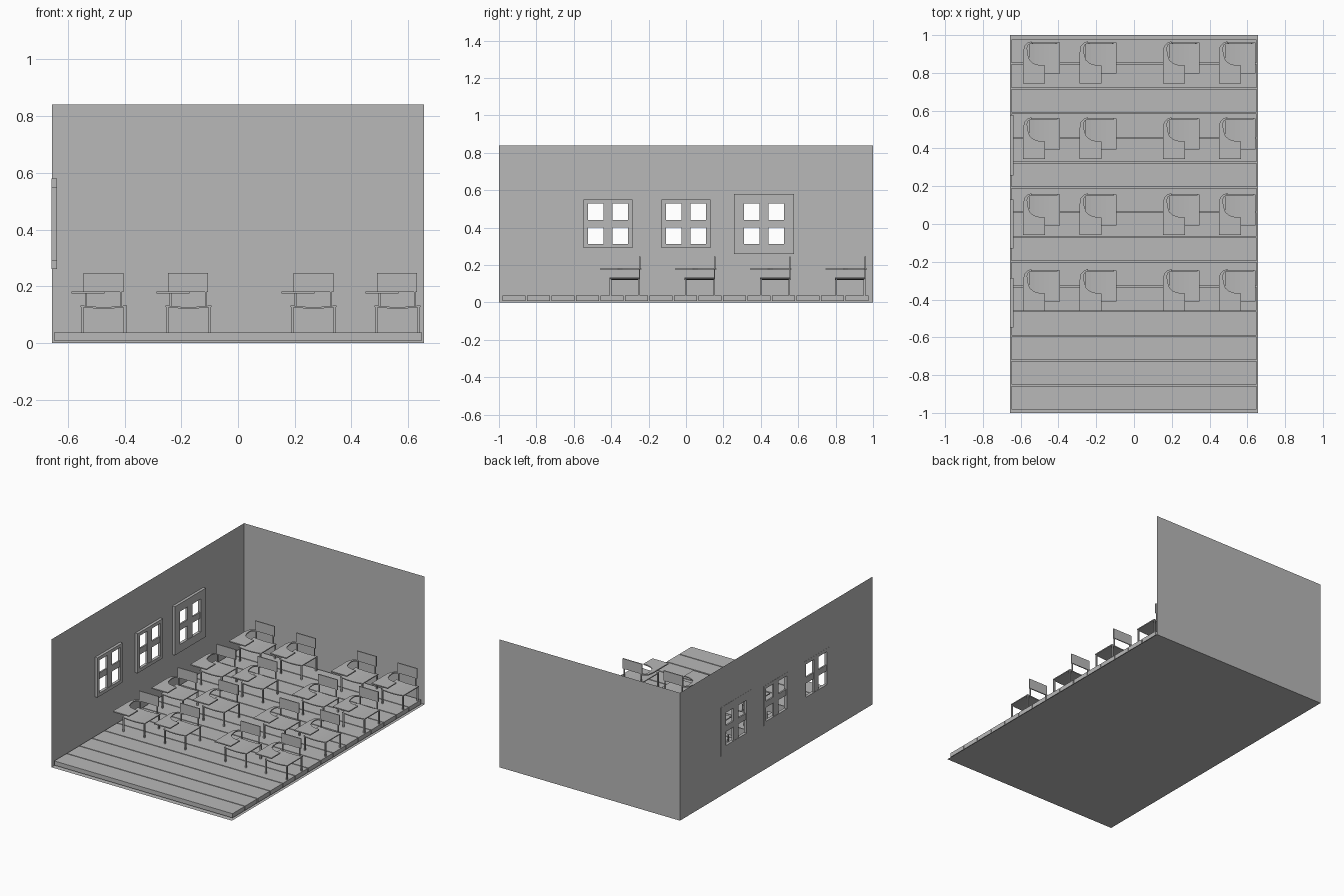
import bpy, bmesh

if "Cube" in bpy.data.objects:
    bpy.data.objects.remove(bpy.data.objects["Cube"])

grey = bpy.data.materials.new("plain grey")
grey.diffuse_color = (0.48, 0.48, 0.48, 1)
grey.use_nodes = True
grey.node_tree.nodes["Principled BSDF"].inputs["Base Color"].default_value = grey.diffuse_color


def add(name, bm, loc=(0, 0, 0)):
    bmesh.ops.recalc_face_normals(bm, faces=bm.faces[:])
    me = bpy.data.meshes.new(name)
    bm.to_mesh(me)
    bm.free()
    me.materials.append(grey)
    ob = bpy.data.objects.new(name, me)
    ob.location = loc
    bpy.context.collection.objects.link(ob)
    return ob


def box(name, x0, x1, y0, y1, z0, z1):
    bm = bmesh.new()
    bmesh.ops.create_cube(bm, size=1)
    for v in bm.verts:
        v.co = (x1 if v.co.x > 0 else x0, y1 if v.co.y > 0 else y0, z1 if v.co.z > 0 else z0)
    return add(name, bm)


def prism(name, pts, height):
    """Extrude an outline of 3D points by a vector."""
    bm = bmesh.new()
    f = bm.faces.new([bm.verts.new(p) for p in pts])
    r = bmesh.ops.extrude_face_region(bm, geom=[f])
    bmesh.ops.translate(bm, vec=height, verts=[g for g in r["geom"] if isinstance(g, bmesh.types.BMVert)])
    return add(name, bm)


def sheet(name, pts):
    bm = bmesh.new()
    bm.faces.new([bm.verts.new(p) for p in pts])
    return add(name, bm)


X, H = 0.656, 0.84
WINDOWS = [(-0.417, 0.13), (0.0, 0.13), (0.417, 0.16)]  # centre, half size of frame
OPEN, ZC = 0.108, 0.42

# Floor sheet, back wall
sheet("floor_base", [(-X, -1, 0), (X, -1, 0), (X, 1, 0), (-X, 1, 0)])
sheet("back_wall", [(-X, 1, 0), (X, 1, 0), (X, 1, H), (-X, 1, H)])

# Side wall sheet with window openings
bm = bmesh.new()
ys = [-1] + [c + s * OPEN for c, _ in WINDOWS for s in (-1, 1)] + [1]
zs = [0, ZC - OPEN, ZC + OPEN, H]
grid = [[bm.verts.new((-X, y, z)) for z in zs] for y in ys]
for i in range(len(ys) - 1):
    for j in range(3):
        if not (j == 1 and i % 2):
            bm.faces.new((grid[i][j], grid[i + 1][j], grid[i + 1][j + 1], grid[i][j + 1]))
add("side_wall", bm)

# Windows: frame of four bars plus a cross
for c, h in WINDOWS:
    a, b = -X - 0.001, -0.638
    for s in (-1, 1):
        lo, hi = sorted((s * OPEN, s * h))
        box("window_frame_side", a, b, c + lo, c + hi, ZC - h, ZC + h)
        box("window_frame_rail", a, b, c - OPEN, c + OPEN, ZC + lo, ZC + hi)
    box("window_mullion", a + 0.002, b - 0.003, c - 0.025, c + 0.025, ZC - OPEN, ZC + OPEN)
    box("window_crossbar", a + 0.004, b - 0.005, c - OPEN, c + OPEN, ZC - 0.02, ZC + 0.02)

# Floor planks
for i in range(15):
    y = -0.982 + i * 0.131
    box("floor_plank", -0.648, 0.648, y, y + 0.125, 0.009, 0.037)

# Tablet outline, measured from the chair's left rear corner
TABLET = [(0, -0.222), (0.117, -0.222), (0.117, -0.128), (0.085, -0.126), (0.055, -0.117),
          (0.035, -0.1), (0.025, -0.07), (0.021, -0.035), (0.028, -0.018), (0.045, -0.01),
          (0.045, 0), (0.025, -0.006), (0.006, -0.025), (0, -0.06)]


def chair(x, y):
    # writing tablet with arm
    prism("writing_tablet", [(x + px, y + py, 0.175) for px, py in TABLET], (0, 0, 0.007))
    # slightly dished seat
    n = 6
    top = [(x + 0.032 + 0.163 * i / n, y - 0.17, 0.133 - 0.006 * (1 - (2 * i / n - 1) ** 2))
           for i in range(n + 1)]
    low = [(px, py, pz - 0.006) for px, py, pz in reversed(top)]
    prism("seat", top + low, (0, 0.163, 0))
    # legs
    for lx in (0.034, 0.184):
        for ly in (-0.169, -0.017):
            box("leg", x + lx, x + lx + 0.009, y + ly, y + ly + 0.009, 0.037, 0.128)
    # backrest on two posts
    for px in (0.047, 0.171):
        box("back_post", x + px, x + px + 0.006, y - 0.013, y - 0.007, 0.128, 0.185)
    box("backrest", x + 0.042, x + 0.183, y - 0.012, y - 0.005, 0.18, 0.246)


for row in range(4):
    for x in (-0.587, -0.288, 0.153, 0.449):
        chair(x, 0.967 - 0.402 * row)
